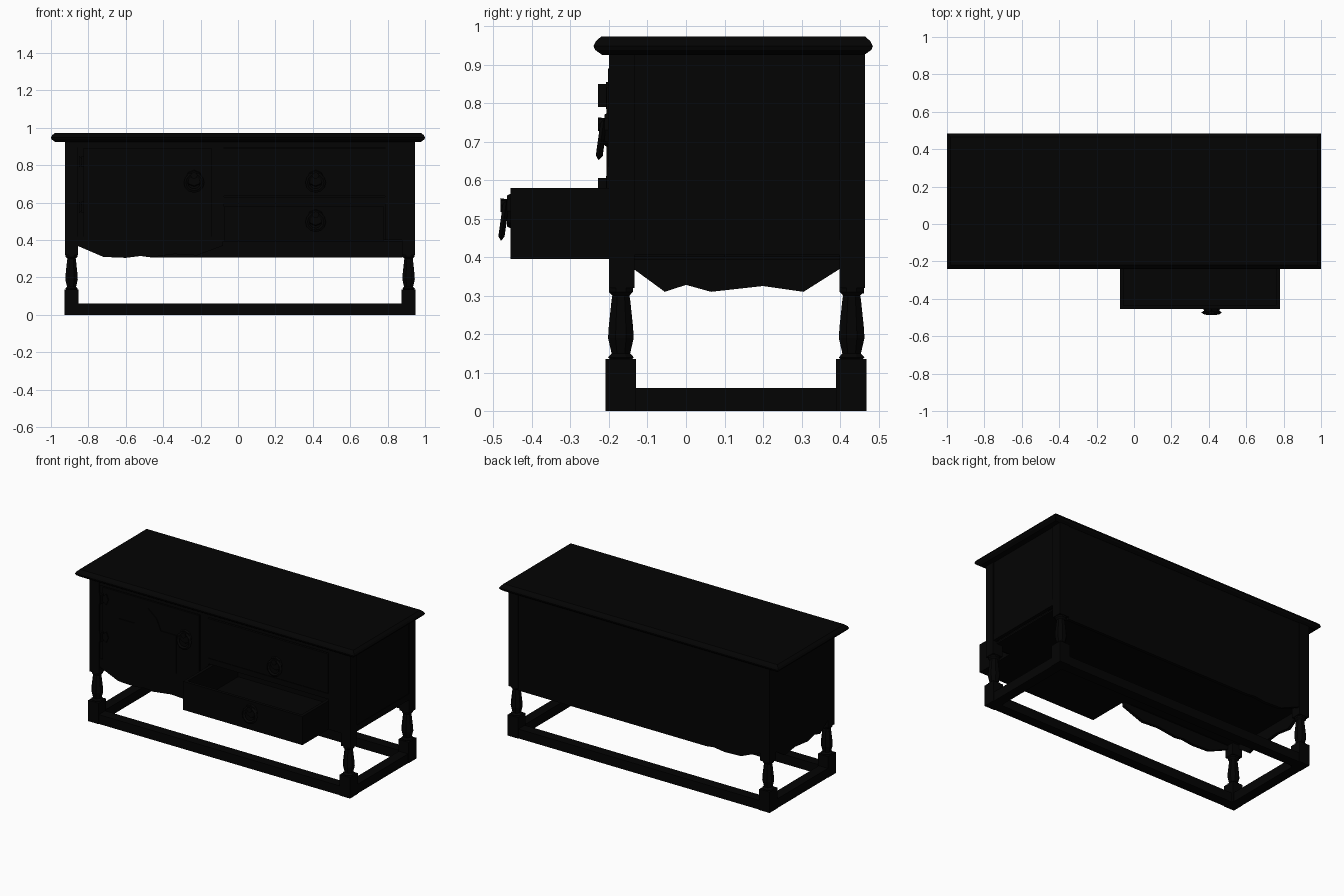
import bpy, bmesh, math
from mathutils import Matrix, Vector

if "Cube" in bpy.data.objects:
    bpy.data.objects.remove(bpy.data.objects["Cube"])

dark = bpy.data.materials.new("dark_wood")
dark.diffuse_color = (0.001, 0.001, 0.001, 1)
dark.use_nodes = True
dark.node_tree.nodes["Principled BSDF"].inputs["Base Color"].default_value = dark.diffuse_color


def finish(name, bm):
    bmesh.ops.recalc_face_normals(bm, faces=bm.faces)
    me = bpy.data.meshes.new(name)
    bm.to_mesh(me)
    bm.free()
    me.materials.append(dark)
    ob = bpy.data.objects.new(name, me)
    bpy.context.collection.objects.link(ob)
    return ob


def box(name, x0, x1, y0, y1, z0, z1):
    bm = bmesh.new()
    m = Matrix.Translation(((x0 + x1) / 2, (y0 + y1) / 2, (z0 + z1) / 2))
    m = m @ Matrix.Diagonal((x1 - x0, y1 - y0, z1 - z0, 1))
    bmesh.ops.create_cube(bm, size=1, matrix=m)
    return finish(name, bm)


def prism(name, pts, axis, a, b):
    """Extrude a (u, z) outline along x or y from a to b."""
    bm = bmesh.new()
    co = (lambda u, z, w: (w, u, z)) if axis == "x" else (lambda u, z, w: (u, w, z))
    f = bm.faces.new([bm.verts.new(co(u, z, a)) for u, z in pts])
    r = bmesh.ops.extrude_face_region(bm, geom=[f])
    d = Vector(co(0, 0, b - a))
    bmesh.ops.translate(bm, vec=d, verts=[v for v in r["geom"] if isinstance(v, bmesh.types.BMVert)])
    return finish(name, bm)


def loft(name, rings):
    bm = bmesh.new()
    loops = [[bm.verts.new(p) for p in ring] for ring in rings]
    n = len(loops[0])
    for a, b in zip(loops, loops[1:]):
        for i in range(n):
            bm.faces.new((a[i], a[(i + 1) % n], b[(i + 1) % n], b[i]))
    bm.faces.new(loops[0])
    bm.faces.new(loops[-1])
    return finish(name, bm)


# moulded top
def rect(i, z):
    return [(-1 + i, -.24 + i, z), (1 - i, -.24 + i, z), (1 - i, .485 - i, z), (-1 + i, .485 - i, z)]


loft("table_top", [rect(i, z) for i, z in
                   ((.022, .925), (.004, .938), (0, .948), (.006, .96), (.02, .973))])

# legs: foot block, turned shaft, corner post
shaft = [(.026, .13), (.036, .14), (.026, .15), (.036, .19), (.034, .22), (.026, .29), (.024, .3), (.034, .31), (.034, .325)]
for sx, x in (("left", -.89), ("right", .912)):
    for sy, y in (("front", -.169), ("back", .43)):
        n = f"{sy}_{sx}"
        box(n + "_foot", x - .037, x + .037, y - .04, y + .039, 0, .135)
        loft(n + "_turned_leg", [[(x + r * math.cos(k * math.pi / 4 + .39), y + r * math.sin(k * math.pi / 4 + .39), z)
                                 for k in range(8)] for r, z in shaft])
        box(n + "_post", x - .035, x + .035, y - .031, y + .035, .32, .93)

# floor stretchers
box("front_stretcher", -.86, .88, -.205, -.14, 0, .06)
box("back_stretcher", -.86, .88, .4, .465, 0, .06)
box("left_stretcher", -.925, -.86, -.14, .4, 0, .06)
box("right_stretcher", .88, .945, -.14, .4, 0, .06)

# left side is scalloped, right side ends in a straight edge
side = [(-.137, .93), (-.137, .37), (-.055, .31), (0, .328), (.065, .31), (.2, .325), (.305, .31), (.4, .37), (.4, .93)]
prism("left_side_panel", side, "x", -.922, -.902)
box("right_side_panel", .922, .942, -.14, .4, .405, .93)
box("right_side_rail", .925, .945, -.14, .4, .405, .445)

# back panel, scalloped at its left end
left_wave = [(-.86, .37), (-.72, .31), (-.6, .305), (-.52, .315), (-.47, .308)]
prism("back_panel", [(-.86, .93)] + left_wave + [(.88, .308), (.88, .93)], "y", .442, .462)

# front apron under the door bay
prism("front_apron", [(-.86, .42)] + left_wave + [(-.34, .325), (-.22, .318), (-.08, .37), (-.08, .42)],
      "y", -.197, -.177)
box("cabinet_floor", -.9, .92, -.18, .45, .392, .402)

# front frame
box("front_left_panel", -.86, -.12, -.19, -.17, .39, .93)
box("front_divider", -.13, -.075, -.197, -.17, .392, .93)
box("front_right_stile", .785, .88, -.197, -.17, .4, .93)
box("front_top_rail", -.86, .88, -.197, -.17, .895, .93)
box("drawer_rail", -.08, .79, -.197, -.17, .595, .63)
box("shelf", -.1, .9, -.18, .44, .605, .62)
box("inner_wall", -.12, -.1, -.18, .44, .395, .93)

# door with raised panel that has an arched top
box("door", -.83, -.14, -.2, -.18, .42, .89)
prism("door_panel", [(-.71, .475), (-.3, .475), (-.3, .72), (-.41, .72), (-.44, .79), (-.5, .84),
                     (-.56, .79), (-.6, .72), (-.71, .72)], "y", -.206, -.19)

# butterfly hinges
for n, z in (("upper", .82), ("lower", .575)):
    s = [(-.85, .03), (-.83, .012), (-.8, .035), (-.785, 0), (-.8, -.035), (-.83, -.012), (-.85, -.03)]
    prism(n + "_hinge_plate", [(u, z + v) for u, v in s], "y", -.208, -.195)
    box(n + "_hinge_pin", -.836, -.824, -.228, -.2, z - .03, z + .03)

# upper drawer front
box("upper_drawer_front", -.075, .785, -.202, -.18, .635, .89)

# lower drawer, pulled open
box("open_drawer_front", -.075, .78, -.455, -.435, .395, .58)
box("open_drawer_left", -.075, -.055, -.435, .1, .395, .58)
box("open_drawer_right", .76, .78, -.435, .1, .395, .58)
box("open_drawer_back", -.055, .76, .08, .1, .395, .58)
box("open_drawer_bottom", -.055, .76, -.435, .08, .395, .41)


# pulls: faceted plate, stud and hanging ring
def pull(name, x, y, z):
    turn = Matrix.Rotation(math.pi / 2, 4, "X")
    for part, r1, r2, d, off, dz in (("plate", .046, .04, .012, .004, .015), ("stud", .014, .018, .024, .014, .03)):
        bm = bmesh.new()
        bmesh.ops.create_cone(bm, cap_ends=True, segments=8, radius1=r1, radius2=r2, depth=d,
                              matrix=Matrix.Translation((x, y - off, z + dz)) @ turn)
        finish(f"{name}_{part}", bm)
    tilt = Matrix.Translation((x, y - .018, z - .008)) @ Matrix.Rotation(math.radians(-8), 4, "X")
    bm = bmesh.new()
    n, m = 12, 4
    ring = lambda a, b: (.044 + .011 * math.cos(b * math.tau / m), .008 * math.sin(b * math.tau / m), a * math.tau / n)
    grid = [[bm.verts.new(tilt @ Vector((r * math.cos(t), h, r * math.sin(t))))
             for r, h, t in (ring(a, b) for b in range(m))] for a in range(n)]
    for a in range(n):
        for b in range(m):
            c, d = (a + 1) % n, (b + 1) % m
            bm.faces.new((grid[a][b], grid[c][b], grid[c][d], grid[a][d]))
    finish(name + "_ring", bm)


pull("door_pull", -.235, -.2, .715)
pull("upper_drawer_pull", .415, -.202, .715)
pull("lower_drawer_pull", .415, -.455, .505)
